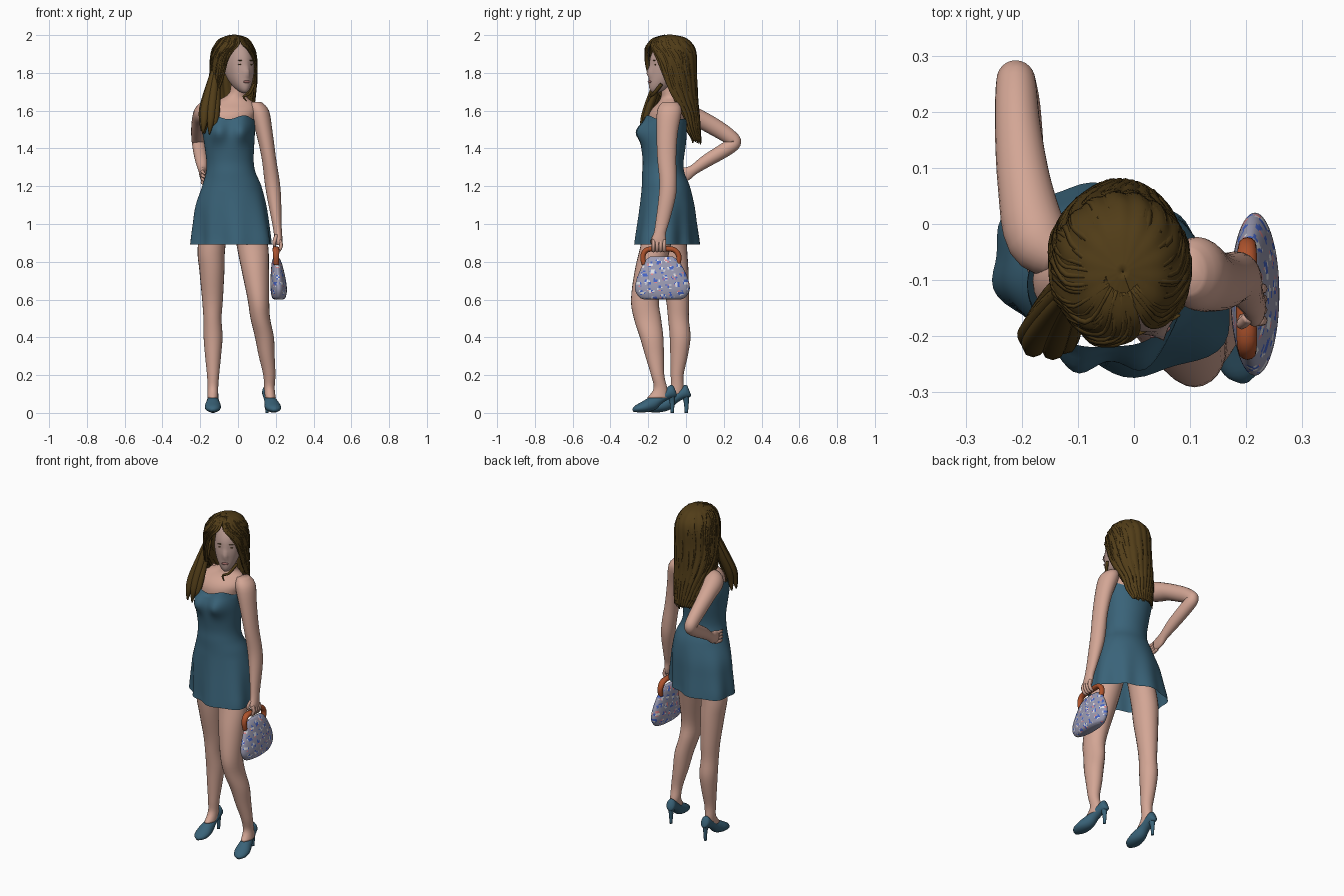
import bpy, bmesh, math, random
from mathutils import Vector, Matrix

random.seed(4)
YAW = 0.42                      # head turn towards +x
HEAD = Vector((0.005, -0.10, 1.83))


def material(name, r, g, b):
    m = bpy.data.materials.new(name)
    m.diffuse_color = (r, g, b, 1)
    return m


SKIN = material("skin", .65, .38, .30)
FACE = material("face_skin", .48, .32, .28)
HAIR = material("brown_hair", .082, .046, .009)
DRESS = material("teal_cloth", .042, .125, .19)
BAG = material("lavender_cloth", .33, .33, .45)
BLUE = material("blue_print", .06, .13, .58)
PINK = material("pink_print", .75, .25, .28)
WHITE = material("white_print", .75, .75, .78)
HANDLE = material("orange_leather", .42, .085, .025)
LIPS = material("lips", .33, .14, .13)


def finish(name, bm, *mats):
    bmesh.ops.recalc_face_normals(bm, faces=bm.faces)
    me = bpy.data.meshes.new(name)
    bm.to_mesh(me)
    bm.free()
    for m in mats:
        me.materials.append(m)
    for p in me.polygons:
        p.use_smooth = True
    ob = bpy.data.objects.new(name, me)
    bpy.context.collection.objects.link(ob)
    return ob


def spline(rows, steps):
    """Catmull-Rom interpolation of rows of numbers."""
    out = []
    for i in range(len(rows) - 1):
        p = [rows[max(0, min(len(rows) - 1, i + k))] for k in (-1, 0, 1, 2)]
        for s in range(steps):
            t = s / steps
            out.append([.5 * (2 * b + (c - a) * t + (2 * a - 5 * b + 4 * c - d) * t * t
                              + (3 * b - a - 3 * c + d) * t ** 3) for a, b, c, d in zip(*p)])
    return out + [list(rows[-1])]


def skin_rings(bm, rings, closed=True):
    for r0, r1 in zip(rings, rings[1:]):
        n = len(r0)
        for j in range(n if closed else n - 1):
            k = (j + 1) % n
            bm.faces.new((r0[j], r0[k], r1[k], r1[j]))


def loft(name, rows, mats, n=24, steps=4, ref=None, cap=True, warp=None, bm=None):
    """Elliptical rings (x, y, z, a, b): level rings, or square to the path if ref is given."""
    own = bm is None
    bm = bm or bmesh.new()
    rows = spline(rows, steps)
    rings = []
    for i, (x, y, z, a, b) in enumerate(rows):
        u, v = Vector((1, 0, 0)), Vector((0, 1, 0))
        if ref:
            t = Vector(rows[min(i + 1, len(rows) - 1)][:3]) - Vector(rows[max(i - 1, 0)][:3])
            v = t.cross(Vector(ref)).normalized()
            u = v.cross(t).normalized()
        ring = []
        for j in range(n):
            g = math.tau * j / n
            p = Vector((x, y, z)) + u * a * math.cos(g) + v * b * math.sin(g)
            ring.append(bm.verts.new(warp(p, g) if warp else p))
        rings.append(ring)
    skin_rings(bm, rings)
    if cap:
        bm.faces.new(rings[0])
        bm.faces.new(rings[-1])
    return finish(name, bm, *mats) if own else None


def blob(name, loc, size, mat, rot=0, warp=None):
    bm = bmesh.new()
    bmesh.ops.create_uvsphere(bm, u_segments=32, v_segments=24, radius=1)
    for v in bm.verts:
        p = warp(v.co) if warp else v.co
        p = Vector(a * b for a, b in zip(p, size))
        v.co = Matrix.Rotation(rot, 3, 'Z') @ p + Vector(loc)
    return finish(name, bm, mat)


# Dress: fitted bodice, waist, flared wavy skirt stretched along a diagonal
def dress_shape(p, g):
    w = max(0, min(1, (1.18 - p.z) / .26))
    k = w * (.045 * math.sin(8 * g + .6) + .14 * math.cos(2 * (g + .7)))
    p.x += (p.x + .037) * k
    p.y += (p.y + .10) * k
    if p.y < -.12:
        for bx in (-.105, .02):
            p.y -= .052 * math.exp(-((p.x - bx) / .05) ** 2 - ((p.z - 1.49) / .055) ** 2)
    if p.z > 1.55:
        p.z += .010 * math.sin(5 * g)
    return p


loft("dress", [(-.037, -.10, .892, .206, .166), (-.037, -.10, 1.0, .196, .154),
               (-.037, -.10, 1.1, .184, .143), (-.033, -.107, 1.2, .157, .127),
               (-.038, -.12, 1.27, .132, .112), (-.042, -.121, 1.33, .125, .108),
               (-.046, -.118, 1.42, .132, .117), (-.05, -.108, 1.5, .14, .112),
               (-.05, -.108, 1.565, .139, .107)], [DRESS], n=72, steps=5, cap=False, warp=dress_shape)

# Shoulders and neck
loft("shoulders_and_neck", [(-.047, -.108, 1.44, .115, .09), (-.047, -.106, 1.55, .131, .096),
                            (-.04, -.097, 1.60, .138, .09), (-.032, -.085, 1.64, .118, .066),
                            (-.015, -.082, 1.668, .065, .052), (0, -.085, 1.70, .043, .045),
                            (.005, -.09, 1.77, .042, .045)], [SKIN], n=32)

# Arm hanging down with the bag
loft("hanging_arm", [(.095, -.085, 1.645, .03, .04), (.112, -.088, 1.60, .052, .065),
                     (.14, -.10, 1.48, .044, .056), (.163, -.102, 1.35, .038, .050),
                     (.180, -.095, 1.23, .040, .046), (.191, -.10, 1.14, .037, .045),
                     (.205, -.125, 1.01, .025, .036), (.211, -.138, .955, .022, .032),
                     (.215, -.145, .915, .020, .038), (.217, -.145, .89, .014, .034)], [SKIN])
# Arm bent with the hand on the hip
loft("bent_arm", [(-.13, -.06, 1.61, .04, .04), (-.172, -.025, 1.592, .056, .056),
                  (-.195, .07, 1.557, .048, .048), (-.207, .17, 1.502, .041, .045),
                  (-.210, .235, 1.458, .037, .04), (-.210, .256, 1.43, .034, .036),
                  (-.203, .21, 1.395, .036, .038), (-.193, .11, 1.335, .033, .034),
                  (-.186, .04, 1.287, .024, .027), (-.186, 0, 1.265, .019, .036),
                  (-.186, -.04, 1.255, .012, .034)], [SKIN], ref=(1, 0, 0))
# Fingers of both hands
for i in range(4):
    y = -.172 + .019 * i
    loft("gripping_finger", [(.221, y, .915, .010, .010), (.228, y, .885, .010, .010),
                             (.213, y, .858, .009, .009), (.192, y, .868, .007, .007)],
         [SKIN], n=8, ref=(0, 1, 0))
    z = 1.282 - .019 * i
    loft("hip_finger", [(-.186, -.02, z, .010, .010), (-.188, -.06, z - .006, .009, .009),
                        (-.176, -.10, z - .016, .006, .006)], [SKIN], n=8, ref=(0, 0, 1))
loft("gripping_thumb", [(.205, -.165, .94, .011, .011), (.192, -.178, .905, .010, .010),
                        (.195, -.165, .875, .007, .007)], [SKIN], n=8, ref=(0, 1, 0))

# Legs
loft("straight_leg", [(-.105, -.085, 1.08, .07, .08), (-.140, -.075, .88, .073, .080),
                      (-.138, -.062, .75, .066, .075), (-.135, -.045, .60, .055, .061),
                      (-.135, -.04, .50, .048, .055), (-.132, -.031, .40, .050, .055),
                      (-.132, -.037, .30, .042, .046), (-.132, -.047, .20, .032, .034),
                      (-.133, -.048, .13, .028, .036), (-.133, -.07, .08, .028, .055)], [SKIN])
loft("forward_leg", [(.03, -.12, 1.08, .07, .075), (.056, -.142, .98, .078, .078),
                     (.077, -.162, .88, .083, .080),
                     (.092, -.192, .75, .072, .080), (.108, -.217, .60, .057, .074),
                     (.118, -.204, .50, .052, .072), (.140, -.182, .40, .050, .062),
                     (.152, -.166, .30, .042, .049), (.166, -.150, .20, .032, .035),
                     (.166, -.135, .13, .028, .036), (.172, -.15, .08, .028, .055)], [SKIN])


# High-heeled shoes: section rows are (position, half width, bottom, top)
def shoe(name, heel, toe):
    h, t = Vector((*heel, 0)), Vector((*toe, 0))
    secs = [(0, .010, .095, .145), (.05, .025, .08, .15), (.2, .029, .07, .125), (.38, .030, .045, .10),
            (.55, .037, .012, .085), (.74, .043, .002, .062), (.92, .033, .002, .04), (1, .010, .004, .02)]
    rows = []
    for s, w, lo, hi in secs:
        p = h.lerp(t, s)
        rows.append((p.x, p.y, (lo + hi) / 2, (hi - lo) / 2, w))
    loft(name, rows, [DRESS], n=20, ref=(0, 0, 1))
    a, b = h.lerp(t, .11), h.lerp(t, .07)
    loft(name + "_spike", [(a.x, a.y, .10, .022, .026), (b.x, b.y, .06, .012, .014),
                           (b.x, b.y, 0, .008, .009)], [DRESS], n=12)


shoe("straight_leg_shoe", (-.133, .017), (-.133, -.205))
shoe("forward_leg_shoe", (.150, -.058), (.197, -.28))


# Head with jaw, chin and nose
def head_shape(c):
    x, y, z = c
    k = max(0, -z)
    ny = y * (1 - .5 * k) if y > 0 else y
    ny -= .65 * k * k
    if y < 0:
        ny -= .2 * math.exp(-(x / .15) ** 2 - ((z + .2) / .17) ** 2)
        ny += .07 * sum(math.exp(-((x - s) / .2) ** 2 - ((z - .1) / .12) ** 2) for s in (-.4, .4))
    return Vector((x * (1 - .25 * k * k), ny, z))


blob("head", HEAD, (.077, .10, .138), FACE, YAW, head_shape)
turn = Matrix.Rotation(YAW, 3, 'Z')
for s in (-1, 1):
    blob("eye", HEAD + turn @ Vector((.030 * s, -.083, .014)), (.012, .004, .004), HAIR, YAW)
    blob("eyebrow", HEAD + turn @ Vector((.030 * s, -.088, .036)), (.016, .004, .002), HAIR, YAW)
blob("mouth", HEAD + turn @ Vector((0, -.102, -.077)), (.020, .006, .007), LIPS, YAW)

# Hair shell, open at the face: rows are (x, y, z, rx, ry, half opening angle)
HROWS = spline([(-.02, -.085, 1.998, .001, .001, 0), (-.02, -.085, 1.983, .060, .074, 0),
                (-.022, -.083, 1.95, .092, .112, .10), (-.023, -.081, 1.915, .108, .127, .42),
                (-.023, -.08, 1.87, .117, .131, .66), (-.024, -.078, 1.80, .119, .129, .82),
                (-.027, -.068, 1.72, .118, .123, 1.0), (-.03, -.05, 1.65, .114, .108, 1.3),
                (-.028, -.035, 1.58, .107, .10, 1.65), (-.025, -.022, 1.50, .098, .093, 1.9),
                (-.025, -.005, 1.44, .082, .08, 2.2)], 4)


def hair_point(row, u, grow=0):
    x, y, z, rx, ry, gap = row
    gap = max(0, gap)
    a = YAW * max(0, min(1, (z - 1.45) / .3)) + gap + u * (math.tau - 2 * gap)
    r = 1 + grow + .018 * math.sin(u * 90)
    return Vector((x + rx * r * math.sin(a), y - ry * r * math.cos(a), z)), a


bm = bmesh.new()
skin_rings(bm, [[bm.verts.new(hair_point(r, j / 96)[0]) for j in range(97)] for r in HROWS], False)
shell = finish("hair_shell", bm, HAIR)
sol = shell.modifiers.new("thickness", 'SOLIDIFY')
sol.thickness, sol.offset = .012, 0

# Loose strands lying along the shell
bm = bmesh.new()
for i in range(54):
    u = (i + random.random()) / 54
    end = random.randint(len(HROWS) - 6, len(HROWS))
    rows, w = [], random.uniform(.007, .012)
    for k, r in enumerate(HROWS[2:end:3]):
        p, a = hair_point(r, u + .008 * math.sin(k * 1.1 + i), random.uniform(-.01, .03))
        rows.append((*p, w, .004))
    last = rows[-1]
    rows.append((last[0], last[1] + .004, last[2] - random.uniform(.02, .045), .002, .002))
    loft("", rows, [], n=6, steps=2, ref=(math.cos(a), math.sin(a), 0), bm=bm)
# Thick lock falling in front of the shoulder, and a wisp under the chin
for i in range(9):
    dx, dy = random.uniform(-.035, .035), random.uniform(-.035, .03)
    loft("", [(-.115 + dx * .3, -.11 + dy, 1.83, .012, .012), (-.132 + dx * .6, -.145 + dy, 1.72, .022, .018),
              (-.148 + dx, -.185 + dy, 1.61, .024, .018), (-.153 + dx, -.205 + dy, 1.54, .018, .014),
              (-.160 + dx, -.205 + dy, 1.475 + random.uniform(0, .05), .004, .004)],
         [], n=8, ref=(1, 0, 0), bm=bm)
loft("", [(.085, -.13, 1.74, .010, .008), (.06, -.17, 1.69, .010, .008), (.03, -.19, 1.675, .008, .006),
          (.045, -.20, 1.65, .003, .003)], [], n=6, ref=(0, 1, 0), bm=bm)
finish("hair_strands", bm, HAIR)

# Handbag with clumps of small square print
bag = loft("handbag", [(.216, -.125, .60, .022, .095), (.216, -.125, .612, .036, .122),
                       (.216, -.125, .65, .043, .144), (.213, -.125, .70, .041, .139),
                       (.208, -.126, .76, .033, .115), (.204, -.128, .805, .023, .088),
                       (.202, -.13, .828, .010, .060)],
           [BAG, BLUE, PINK, WHITE], n=128, steps=8)
cells = {}
for p in bag.data.polygons:
    c = p.center
    key = (c.x > .212, int(c.y / .011), int(c.z / .011))
    clump = math.sin(62 * c.y + 25 * c.z) * math.sin(66 * c.z - 15 * c.y)
    pick = cells.setdefault(key, random.random())
    if abs(clump) > .5 and pick < .75:
        p.material_index = 1 if pick < .36 else 2 if pick < .5 else 3
loft("bag_handle", [(.203, -.222, .785, .014, .013), (.202, -.228, .83, .016, .014),
                    (.201, -.205, .864, .018, .014), (.20, -.13, .868, .018, .014),
                    (.201, -.065, .864, .018, .014), (.202, -.038, .83, .016, .014),
                    (.203, -.043, .785, .014, .013)], [HANDLE], n=12, ref=(1, 0, 0))
